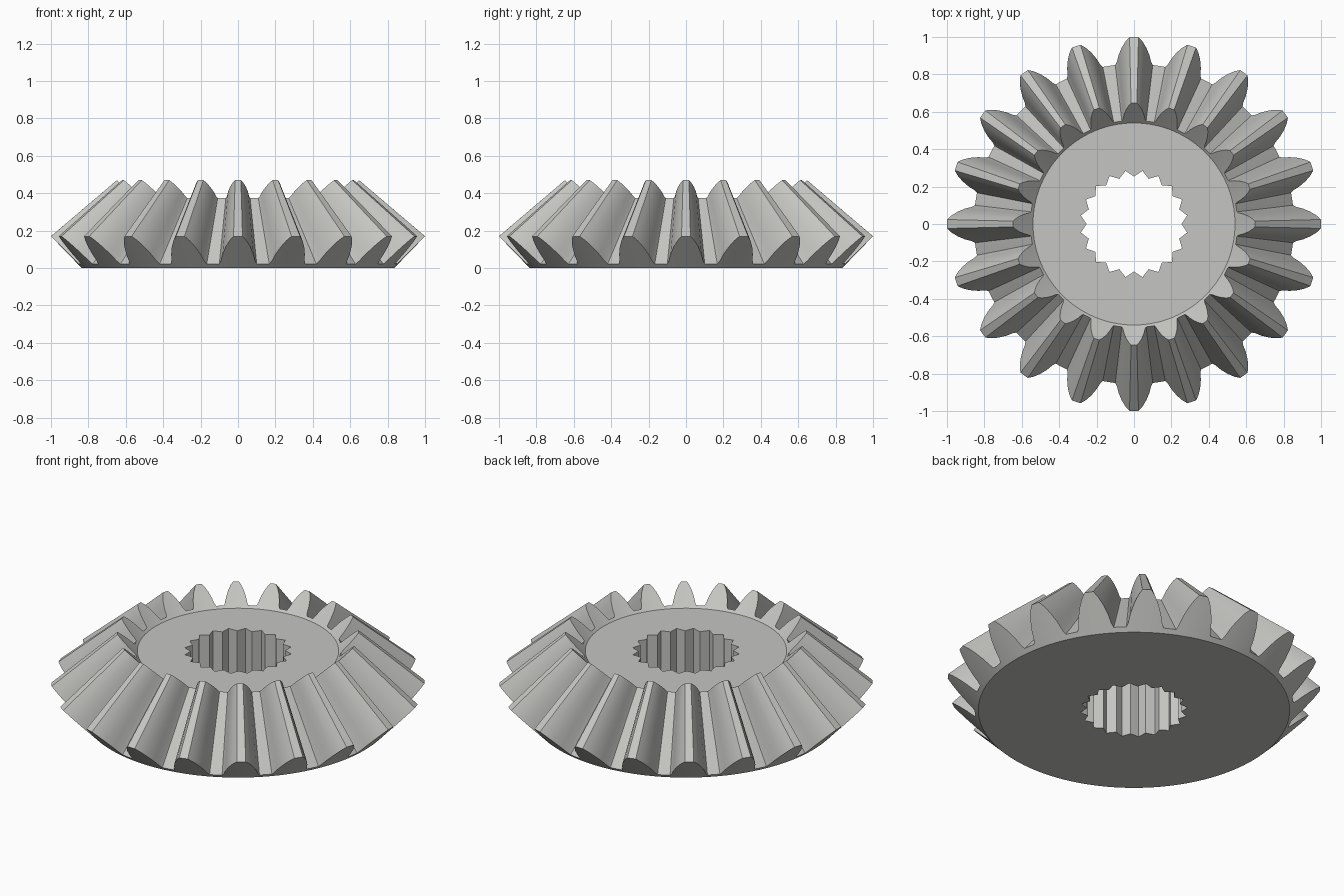
import bpy, bmesh, math

if "Cube" in bpy.data.objects:
    bpy.data.objects.remove(bpy.data.objects["Cube"])

TEETH = 20
HALF = math.pi / TEETH                 # half of one tooth pitch
APEX = 1.02                            # height of the cone apex
SHRINK = 0.647                         # inner tooth end relative to the outer end

# Half tooth on the back cone: (radius, half width) from tip to root
flank = [(1.0, 0.0), (1.0, 0.024), (0.978, 0.045), (0.945, 0.066),
         (0.906, 0.083), (0.872, 0.092), (0.856, 0.101)]
half = [(math.atan2(w, r), r) for r, w in flank] + [(HALF, 0.856)]

# Full tooth, starting at a root centre (the next tooth supplies the last one)
tooth = [(-a, r) for a, r in reversed(half)] + half[1:-1]
columns = [(k * 2 * HALF + a + math.pi / 2, a, r)
           for k in range(TEETH) for a, r in tooth]


def hole_radius(a, ridge=0.254, groove=0.288):
    """Straight-sided V groove between a ridge (a = 0) and a groove (a = HALF)."""
    a = abs(a)
    return ridge * groove * math.sin(HALF) / (
        ridge * math.sin(a) + groove * math.sin(HALF - a))


def back_cone_z(r):
    return (r - 0.835) * 0.17 / 0.165


# Closed section loop: each entry gives radius and height for a column
section = [
    lambda a, r: (hole_radius(a), 0.0),
    lambda a, r: (0.835, 0.0),
    lambda a, r: (r, back_cone_z(r)),
    lambda a, r: (r * SHRINK, APEX - (APEX - back_cone_z(r)) * SHRINK),
    lambda a, r: (0.54, 0.361),
    lambda a, r: (hole_radius(a), 0.361),
]

bm = bmesh.new()
rings = []
for place in section:
    ring = []
    for angle, a, r in columns:
        rad, z = place(a, r)
        ring.append(bm.verts.new((rad * math.cos(angle), rad * math.sin(angle), z)))
    rings.append(ring)

n = len(columns)
for i, ring in enumerate(rings):
    nxt = rings[(i + 1) % len(rings)]
    for j in range(n):
        k = (j + 1) % n
        bm.faces.new((ring[j], nxt[j], nxt[k], ring[k]))
bmesh.ops.recalc_face_normals(bm, faces=bm.faces)

mesh = bpy.data.meshes.new("bevel_gear")
bm.to_mesh(mesh)
bm.free()

steel = bpy.data.materials.new("light_grey_steel")
steel.diffuse_color = (0.56, 0.56, 0.54, 1.0)
steel.use_nodes = True
steel.node_tree.nodes["Principled BSDF"].inputs["Base Color"].default_value = steel.diffuse_color
mesh.materials.append(steel)

gear = bpy.data.objects.new("bevel_gear", mesh)
bpy.context.collection.objects.link(gear)
bpy.context.view_layer.objects.active = gear
gear.select_set(True)
bpy.ops.object.shade_smooth_by_angle(angle=math.radians(25))
